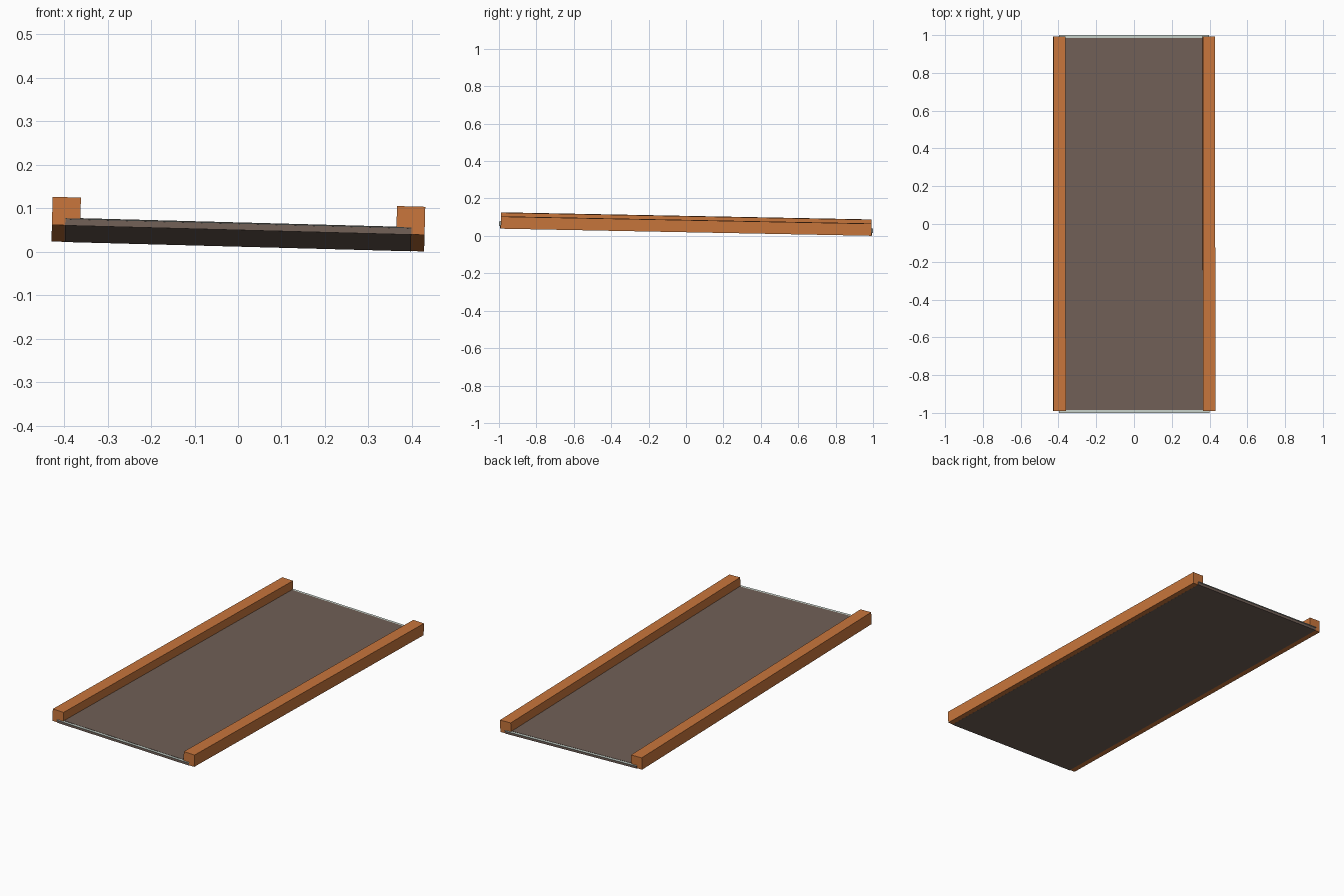
import bpy
from mathutils import Matrix

if "Cube" in bpy.data.objects:
    bpy.data.objects.remove(bpy.data.objects["Cube"], do_unlink=True)


def material(name, rgb):
    mat = bpy.data.materials.new(name)
    mat.use_nodes = True
    mat.diffuse_color = (*rgb, 1)
    mat.node_tree.nodes["Principled BSDF"].inputs["Base Color"].default_value = (*rgb, 1)
    return mat


timber = material("orange timber", (0.58, 0.18, 0.045))
brown = material("grey brown board", (0.165, 0.117, 0.095))
pale = material("pale sheet", (0.58, 0.65, 0.60))

# The whole model leans slightly towards its back left corner
tilt = (Matrix.Translation((0, 0, 0.0305))
        @ Matrix.Rotation(0.0267, 4, 'Y')
        @ Matrix.Rotation(-0.0192, 4, 'X'))


def box(name, x, half_width, half_length, bottom, top, mat):
    bpy.ops.mesh.primitive_cube_add(size=2)
    obj = bpy.context.object
    obj.name = name
    shape = (Matrix.Translation((x, 0, (bottom + top) / 2))
             @ Matrix.Diagonal((half_width, half_length, (top - bottom) / 2, 1)))
    obj.data.transform(tilt @ shape)
    obj.data.materials.append(mat)
    return obj


# Layered panel: base board, thin sheet showing at the ends, top covering
box("base_board", 0, 0.398, 0.994, 0.0, 0.0145, brown)
box("thin_sheet", 0, 0.398, 1.0, 0.0145, 0.0165, pale)
box("top_covering", 0, 0.398, 0.985, 0.0165, 0.0178, brown)

# Square side rails, flush with the underside of the panel
for side, label in ((1, "left"), (-1, "right")):
    box(label + "_rail", side * 0.396, 0.0325, 0.991, 0.0004, 0.065, timber)
